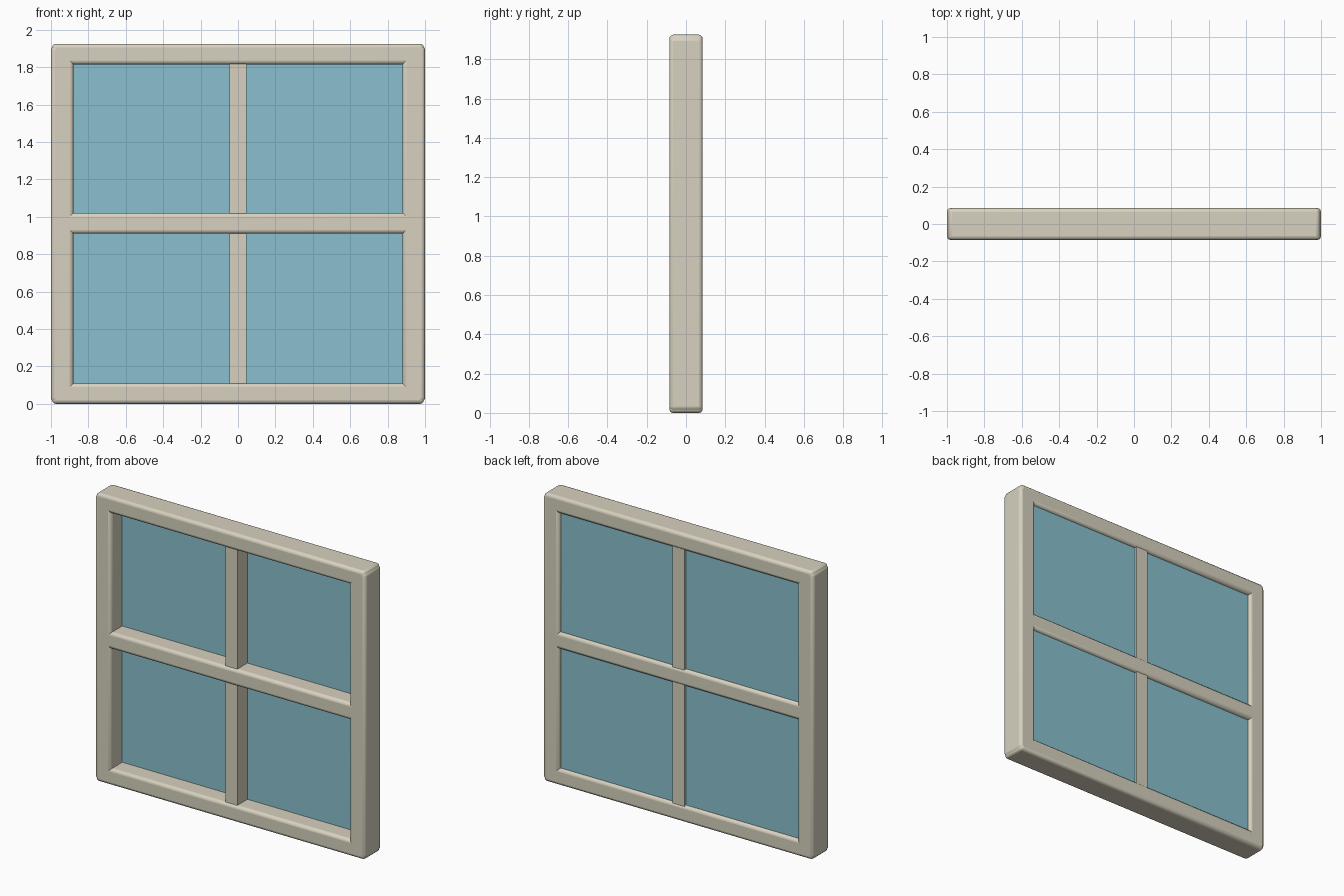
import bpy

if "Cube" in bpy.data.objects:
    bpy.data.objects.remove(bpy.data.objects["Cube"])


def material(name, rgb):
    m = bpy.data.materials.new(name)
    m.diffuse_color = (*rgb, 1)
    m.use_nodes = True
    m.node_tree.nodes["Principled BSDF"].inputs["Base Color"].default_value = m.diffuse_color
    return m


PAINT = material("cream_paint", (0.68, 0.64, 0.52))
GLASS = material("blue_glass", (0.25, 0.53, 0.62))


def box(name, x, y, z, mat, bevel=0.0):
    """Box from (min, max) ranges, with optional rounded edges."""
    bpy.ops.mesh.primitive_cube_add(
        size=1, location=[(a + b) / 2 for a, b in (x, y, z)])
    ob = bpy.context.object
    ob.name = name
    ob.scale = [b - a for a, b in (x, y, z)]
    bpy.ops.object.transform_apply(location=False, rotation=False, scale=True)
    ob.data.materials.append(mat)
    if bevel:
        mod = ob.modifiers.new("rounded_edges", "BEVEL")
        mod.width = bevel
        mod.segments = 3
        bpy.ops.object.shade_smooth_by_angle()
    return ob


D = (-0.085, 0.085)
H = 1.925
ROUND = 0.02

# Outer frame: side stiles sit just inside the ends of the rails
for side, x in (("left", (-1.0, -0.88)), ("right", (0.88, 1.0))):
    box(side + "_stile", x, D, (0.012, H - 0.012), PAINT, ROUND)

# Horizontal rails
for name, z, half in (("bottom_rail", (0.0, 0.11), 0.994),
                      ("middle_rail", (0.91, 1.02), 0.94),
                      ("top_rail", (H - 0.11, H), 0.994)):
    box(name, (-half, half), D, z, PAINT, ROUND)

# Glass panes near the back, with a square-edged glazing bar in each sash
for sash, z in (("lower", (0.08, 0.94)), ("upper", (0.99, 1.845))):
    box(sash + "_glass", (-0.91, 0.91), (0.035, 0.065), z, GLASS)
    box(sash + "_glazing_bar", (-0.045, 0.045), (-0.07, 0.078), z, PAINT)
